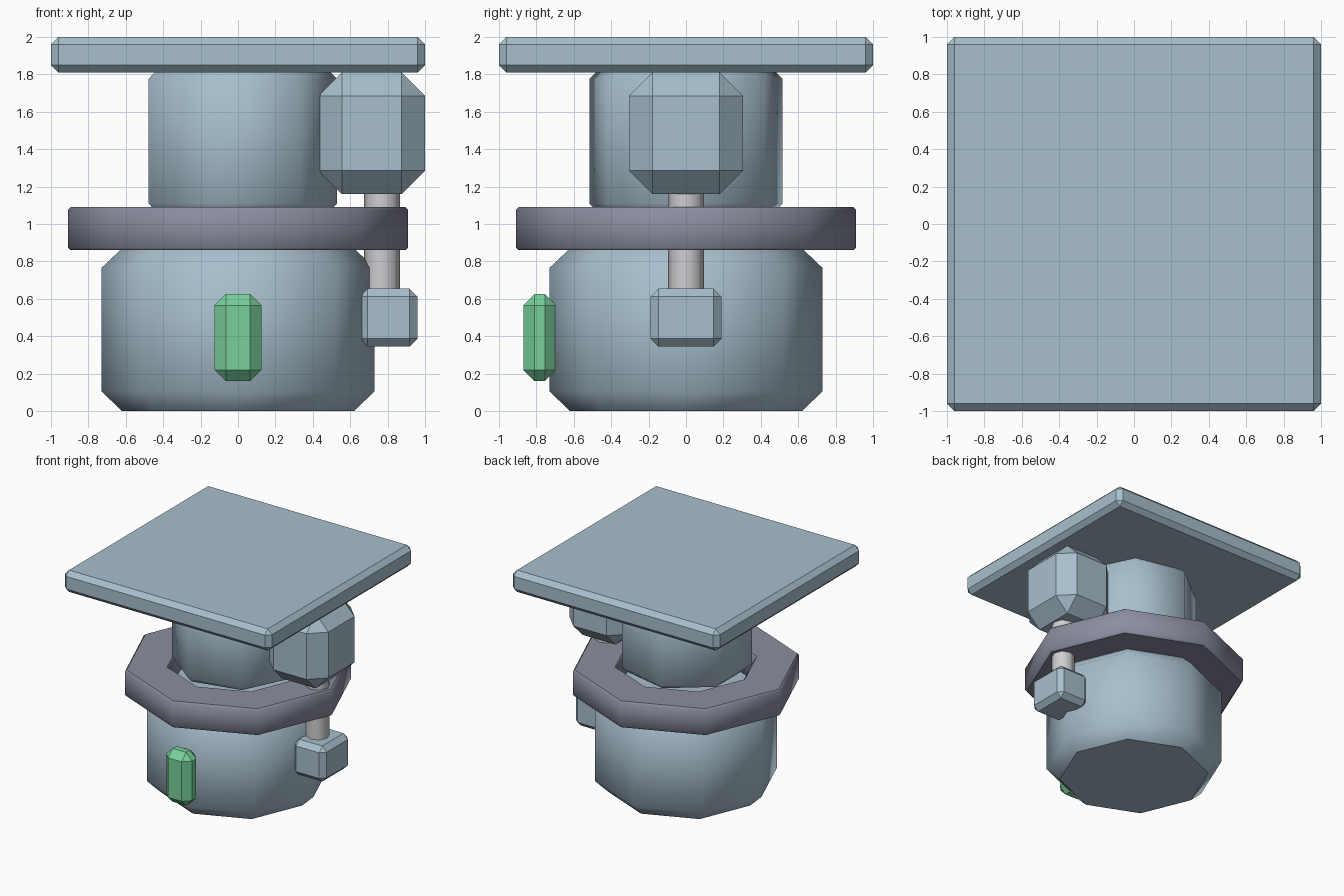
import bpy, bmesh, math

if "Cube" in bpy.data.objects:
    bpy.data.objects.remove(bpy.data.objects["Cube"])


def material(name, color):
    m = bpy.data.materials.new(name)
    m.diffuse_color = (*color, 1.0)
    m.use_nodes = True
    m.node_tree.nodes["Principled BSDF"].inputs["Base Color"].default_value = m.diffuse_color
    return m


BLUE = material("pale_blue_grey", (0.39, 0.52, 0.61))
SLATE = material("slate_purple", (0.26, 0.27, 0.35))
GREEN = material("green", (0.19, 0.64, 0.33))
SILVER = material("silver", (0.62, 0.62, 0.64))


def finish(bm, name, mat):
    bmesh.ops.recalc_face_normals(bm, faces=bm.faces)
    me = bpy.data.meshes.new(name)
    bm.to_mesh(me)
    bm.free()
    me.materials.append(mat)
    ob = bpy.data.objects.new(name, me)
    bpy.context.collection.objects.link(ob)
    return ob


def chamfered_box(name, lo, hi, chamfer, mat):
    bm = bmesh.new()
    bmesh.ops.create_cube(bm, size=1)
    for v in bm.verts:
        v.co = [lo[i] if v.co[i] < 0 else hi[i] for i in range(3)]
    bmesh.ops.bevel(bm, geom=bm.edges[:], offset=chamfer, segments=1,
                    affect='EDGES', profile=0.5)
    return finish(bm, name, mat)


def turned(name, profile, sides, mat, center_x=0.0, closed=False):
    """Spin a (radius, z) profile into a low-poly solid; closed makes a ring."""
    bm = bmesh.new()
    rows = []
    for r, z in profile:
        rows.append([bm.verts.new((center_x + r * math.cos(2 * math.pi * i / sides),
                                   r * math.sin(2 * math.pi * i / sides), z))
                     for i in range(sides)])
    pairs = list(zip(rows, rows[1:]))
    if closed:
        pairs.append((rows[-1], rows[0]))
    else:
        bm.faces.new(rows[0])
        bm.faces.new(rows[-1])
    for a, b in pairs:
        for i in range(sides):
            j = (i + 1) % sides
            bm.faces.new((a[i], a[j], b[j], b[i]))
    bmesh.ops.recalc_face_normals(bm, faces=bm.faces)
    bm.normal_update()
    # smooth sides, crisp flat caps
    for f in bm.faces:
        f.smooth = True
    for e in bm.edges:
        if any(abs(f.normal.z) > 0.99 for f in e.link_faces):
            e.smooth = False
    return finish(bm, name, mat)


# main body and neck
turned("lower_body", [(0.62, 0), (0.73, 0.105), (0.73, 0.765), (0.62, 0.87)], 8, BLUE)
turned("upper_neck", [(0.49, 1.07), (0.53, 1.11), (0.53, 1.775), (0.485, 1.82)], 7, BLUE)

# octagonal collar with a hole
turned("collar_ring", [(0.895, 0.86), (0.91, 0.875), (0.91, 1.075), (0.895, 1.09),
                       (0.57, 1.09), (0.555, 1.075), (0.555, 0.875), (0.57, 0.86)],
       8, SLATE, closed=True)

# top plate
chamfered_box("top_plate", (-1, -1, 1.81), (1, 1, 2.0), 0.04, BLUE)

# side knob, rod and foot block
chamfered_box("side_knob", (0.43, -0.305, 1.16), (1.0, 0.305, 1.81), 0.125, BLUE)
turned("side_rod", [(0.095, 0.60), (0.095, 1.25)], 8, SILVER, center_x=0.77)
chamfered_box("rod_block", (0.65, -0.19, 0.345), (0.96, 0.19, 0.655), 0.043, BLUE)

# front indicator light
chamfered_box("front_light", (-0.125, -0.87, 0.16), (0.125, -0.695, 0.625), 0.06, GREEN)
